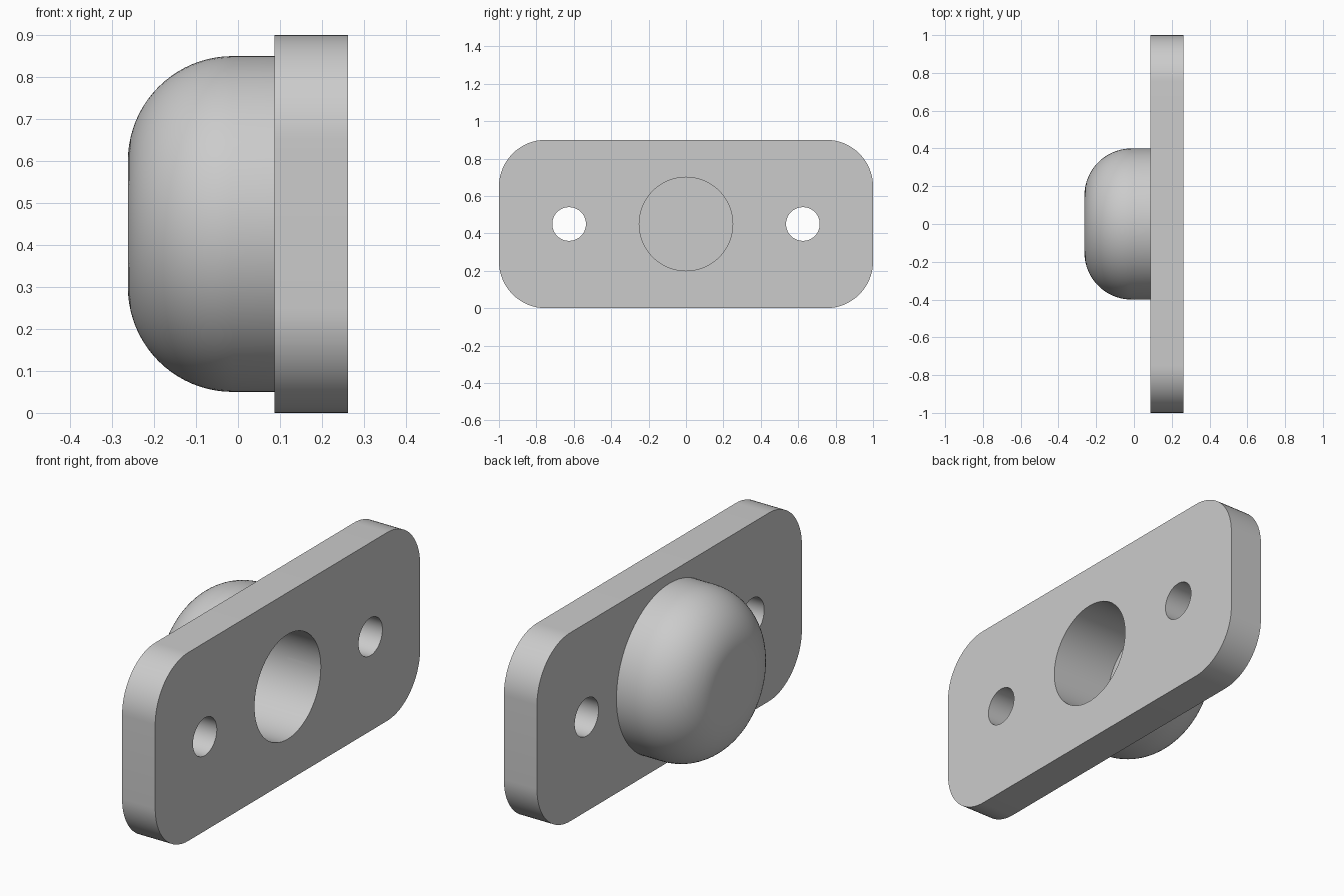
import bpy
import bmesh
from math import pi, sin, cos, radians
from mathutils import Matrix, Vector

if "Cube" in bpy.data.objects:
    bpy.data.objects.remove(bpy.data.objects["Cube"], do_unlink=True)

MID_Z = 0.45
PLATE_BACK, PLATE_FRONT = 0.0875, 0.2625
DOME_END = -0.2625
DOME_R, FILLET = 0.40, 0.25
SOCKET_R, SOCKET_DEPTH = 0.25, 0.318
BOLT_R, BOLT_Y = 0.09, 0.625

grey = bpy.data.materials.new("plain_grey")
grey.use_nodes = True
colour = (0.6, 0.6, 0.6, 1)
grey.diffuse_color = colour
grey.node_tree.nodes["Principled BSDF"].inputs["Base Color"].default_value = colour


def make_object(name, bm):
    bmesh.ops.recalc_face_normals(bm, faces=bm.faces)
    mesh = bpy.data.meshes.new(name)
    bm.to_mesh(mesh)
    bm.free()
    mesh.materials.append(grey)
    obj = bpy.data.objects.new(name, mesh)
    bpy.context.collection.objects.link(obj)
    return obj


def hole_cutter(name, y, radius):
    bm = bmesh.new()
    place = Matrix.Translation((0.175, y, MID_Z)) @ Matrix.Rotation(pi / 2, 4, "Y")
    bmesh.ops.create_cone(bm, cap_ends=True, segments=96, radius1=radius,
                          radius2=radius, depth=0.4, matrix=place)
    return make_object(name, bm)


def smooth(obj):
    bpy.ops.object.select_all(action="DESELECT")
    obj.select_set(True)
    bpy.context.view_layer.objects.active = obj
    bpy.ops.object.shade_smooth_by_angle(angle=radians(30))


# Mounting plate: a slab with its four corners rounded
bm = bmesh.new()
centre = Matrix.Translation(((PLATE_BACK + PLATE_FRONT) / 2, 0, MID_Z))
bmesh.ops.create_cube(bm, size=1, matrix=centre @ Matrix.Diagonal(
    (PLATE_FRONT - PLATE_BACK, 2, 0.9, 1)))
corners = [e for e in bm.edges if abs(e.verts[0].co.x - e.verts[1].co.x) > 0.1]
bmesh.ops.bevel(bm, geom=corners, offset=0.25, segments=20, profile=0.5, affect="EDGES")
plate = make_object("mounting_plate", bm)

# Two bolt holes and the socket opening
cutters = [hole_cutter("left_bolt_cutter", BOLT_Y, BOLT_R),
           hole_cutter("right_bolt_cutter", -BOLT_Y, BOLT_R),
           hole_cutter("socket_cutter", 0, SOCKET_R)]
bpy.context.view_layer.objects.active = plate
for cutter in cutters:
    mod = plate.modifiers.new(cutter.name, "BOOLEAN")
    mod.operation = "DIFFERENCE"
    mod.solver = "EXACT"
    mod.object = cutter
    bpy.ops.object.modifier_apply(modifier=mod.name)
for cutter in cutters:
    bpy.data.objects.remove(cutter, do_unlink=True)
smooth(plate)

# Domed boss: a turned profile with a filleted end and a blind socket inside
flat_r = DOME_R - FILLET
profile = [(DOME_END, 0)]
for i in range(21):
    a = pi / 2 * i / 20
    profile.append((DOME_END + FILLET * (1 - cos(a)), flat_r + FILLET * sin(a)))
floor_x = PLATE_FRONT - SOCKET_DEPTH
profile += [(PLATE_BACK, DOME_R), (PLATE_BACK, SOCKET_R),
            (floor_x, SOCKET_R), (floor_x, 0)]
bm = bmesh.new()
verts = [bm.verts.new((x, 0, MID_Z + r)) for x, r in profile]
edges = [bm.edges.new(pair) for pair in zip(verts, verts[1:])]
bmesh.ops.spin(bm, geom=verts + edges, cent=Vector((0, 0, MID_Z)), axis=(1, 0, 0),
               angle=2 * pi, steps=96)
bmesh.ops.remove_doubles(bm, verts=bm.verts, dist=0.0001)
smooth(make_object("domed_boss", bm))
